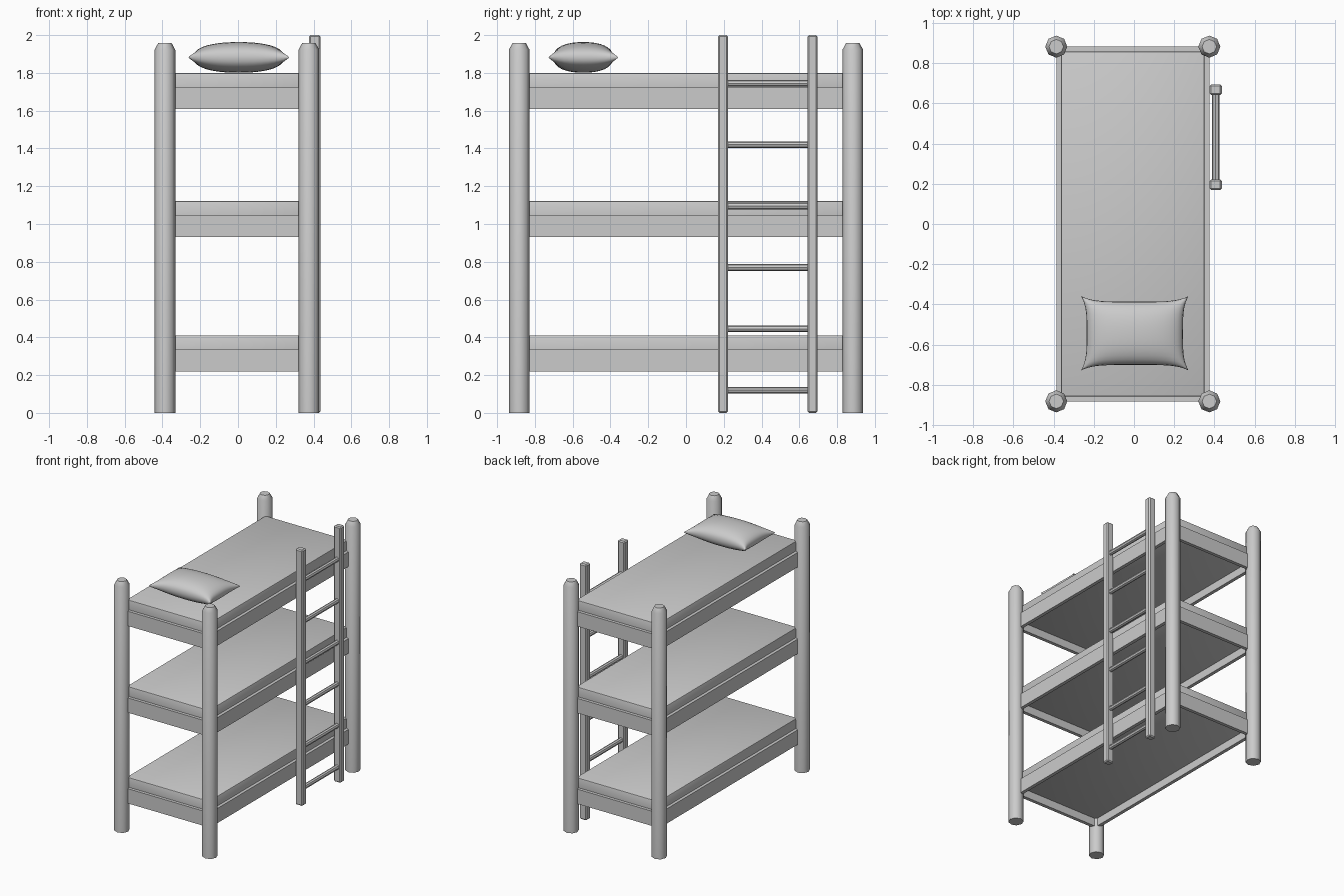
import bpy, bmesh, math

if "Cube" in bpy.data.objects:
    bpy.data.objects.remove(bpy.data.objects["Cube"])

CX = -0.006               # bed centre; the ladder hangs off the right side
HX, HY = 0.381, 0.883     # half size of each bunk, measured to the post centres


def finish(name, bm, angle=None):
    bmesh.ops.recalc_face_normals(bm, faces=bm.faces)
    me = bpy.data.meshes.new(name)
    bm.to_mesh(me)
    bm.free()
    ob = bpy.data.objects.new(name, me)
    bpy.context.collection.objects.link(ob)
    if angle:
        bpy.ops.object.select_all(action='DESELECT')
        ob.select_set(True)
        bpy.context.view_layer.objects.active = ob
        bpy.ops.object.shade_smooth_by_angle(angle=math.radians(angle))
    return ob


def box(name, lo, hi, bevel=0, segments=1, angle=None):
    bm = bmesh.new()
    bmesh.ops.create_cube(bm, size=1)
    for v in bm.verts:
        v.co = [a + (c + 0.5) * (b - a) for a, b, c in zip(lo, hi, v.co)]
    if bevel:
        bmesh.ops.bevel(bm, geom=bm.edges[:], offset=bevel, segments=segments,
                        profile=0.5, affect='EDGES')
    return finish(name, bm, angle)


def turned(name, profile, sides, place, angle=None):
    """Closed solid from (radius, height) rings; place maps local x, y, z to the world."""
    bm = bmesh.new()
    rings = []
    for r, h in profile:
        rings.append([bm.verts.new(place(r * math.cos(2 * math.pi * i / sides),
                                         r * math.sin(2 * math.pi * i / sides), h))
                      for i in range(sides)])
    for a, b in zip(rings, rings[1:]):
        for i in range(sides):
            j = (i + 1) % sides
            bm.faces.new((a[i], a[j], b[j], b[i]))
    bm.faces.new(rings[0])
    bm.faces.new(rings[-1])
    return finish(name, bm, angle)


# Corner posts with chamfered tops
for sx, side in ((-1, "left"), (1, "right")):
    for sy, end in ((-1, "front"), (1, "back")):
        turned(f"{end}_{side}_post",
               [(0.055, 0), (0.055, 1.922), (0.036, 1.957)], 8,
               lambda x, y, z: (CX + sx * HX + x, sy * HY + y, z), 46)

# Three bunks: open rail frame with a thick mattress lying inside it
T = 0.027
for level, z in (("lower", 0.22), ("middle", 0.93), ("upper", 1.608)):
    top = z + 0.115
    for s, side in ((-1, "left"), (1, "right")):
        a, b = sorted((CX + s * HX, CX + s * (HX - T)))
        box(f"{level}_{side}_rail", (a, -HY, z), (b, HY, top))
    for s, end in ((-1, "front"), (1, "back")):
        a, b = sorted((s * HY, s * (HY - T)))
        box(f"{level}_{end}_rail", (CX - HX + T, a, z), (CX + HX - T, b, top))
    g = T - 0.003
    box(f"{level}_mattress", (CX - HX + g, -HY + g, z + 0.06),
        (CX + HX - g, HY - g, z + 0.191), 0.008, 2, 40)

# Ladder stiles and rungs
for y, n in ((0.196, "front"), (0.669, "back")):
    box(f"ladder_{n}_stile", (0.376, y - 0.026, 0), (0.437, y + 0.026, 2.0), 0.008)
for i in range(6):
    zr = 0.12 + 0.325 * i
    turned(f"ladder_rung_{i + 1}", [(0.018, 0.21), (0.018, 0.655)], 8,
           lambda x, y, h: (0.407 + x, h, zr + y))

# Pillow: two puffed sheets joined along a pinched outline
bm = bmesh.new()
NU, NV = 20, 16
for s in (-1, 1):
    grid = []
    for i in range(NU + 1):
        row = []
        for j in range(NV + 1):
            u = math.sin(math.pi / 2 * (2 * i / NU - 1))
            v = math.sin(math.pi / 2 * (2 * j / NV - 1))
            puff = max(0, (1 - abs(u) ** 2.3) * (1 - abs(v) ** 2.3)) ** 0.42
            row.append(bm.verts.new((0.004 + u * (0.240 + 0.028 * abs(v) ** 4),
                                     -0.544 + v * (0.158 + 0.027 * abs(u) ** 5),
                                     1.882 + s * 0.081 * puff)))
        grid.append(row)
    for i in range(NU):
        for j in range(NV):
            bm.faces.new((grid[i][j], grid[i + 1][j], grid[i + 1][j + 1], grid[i][j + 1]))
bmesh.ops.remove_doubles(bm, verts=bm.verts, dist=0.0001)
finish("pillow", bm, 60)
